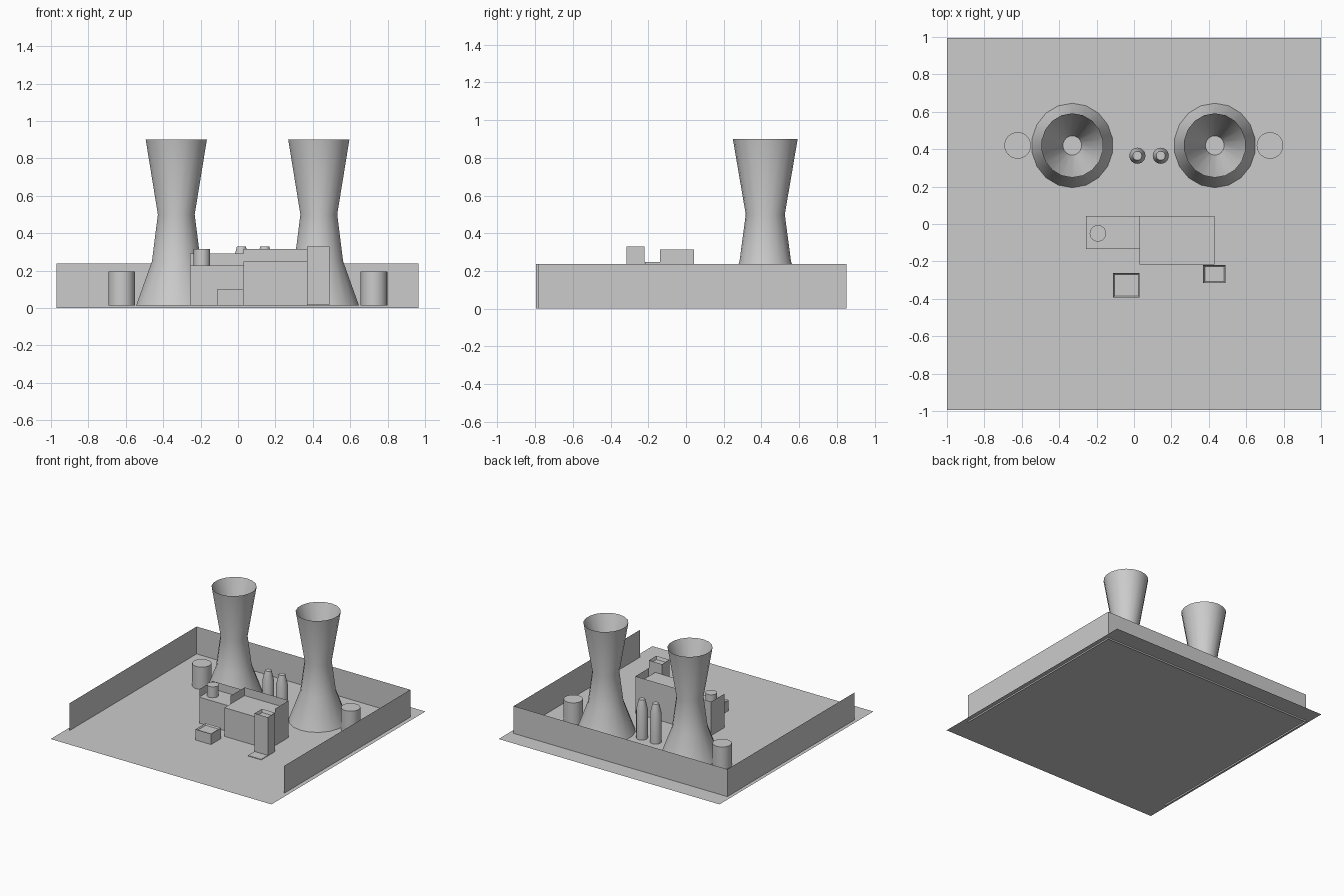
import bpy, bmesh, math

if "Cube" in bpy.data.objects:
    bpy.data.objects.remove(bpy.data.objects["Cube"])

G = 0.013  # ground level


def finish(name, bm, smooth=False):
    me = bpy.data.meshes.new(name)
    bm.to_mesh(me)
    bm.free()
    ob = bpy.data.objects.new(name, me)
    bpy.context.collection.objects.link(ob)
    if smooth:
        bpy.context.view_layer.objects.active = ob
        ob.select_set(True)
        bpy.ops.object.shade_smooth_by_angle(angle=math.radians(35))
        ob.select_set(False)
    return ob


def sheet(name, *corners):
    bm = bmesh.new()
    bm.faces.new([bm.verts.new(c) for c in corners])
    return finish(name, bm)


def wall(name, a, b, z0, z1):
    return sheet(name, (*a, z0), (*b, z0), (*b, z1), (*a, z1))


def box(name, x0, x1, y0, y1, z1, inset=0, drop=0):
    """Block on the ground, optionally with a sunken roof."""
    bm = bmesh.new()
    bmesh.ops.create_cube(bm, size=1)
    for v in bm.verts:
        v.co.x = x1 if v.co.x > 0 else x0
        v.co.y = y1 if v.co.y > 0 else y0
        v.co.z = z1 if v.co.z > 0 else G
    if inset:
        top = max(bm.faces, key=lambda f: f.calc_center_median().z)
        bmesh.ops.inset_region(bm, faces=[top], thickness=inset)
        for v in top.verts:
            v.co.z -= drop
    return finish(name, bm)


def lathe(name, x, y, profile, n, sy=1.0):
    """Revolve (radius, z) points about a vertical axis, cap the last ring."""
    bm = bmesh.new()
    rings = []
    for r, z in profile:
        rings.append([bm.verts.new((x + r * math.sin(2 * math.pi * i / n),
                                    y + sy * r * math.cos(2 * math.pi * i / n), z))
                      for i in range(n)])
    for a, b in zip(rings, rings[1:]):
        for i in range(n):
            j = (i + 1) % n
            bm.faces.new((a[j], a[i], b[i], b[j]))
    bm.faces.new(rings[-1][::-1])
    return finish(name, bm, True)


# ground and perimeter walls (open at the front)
sheet("ground", (-1, -.995, G), (1, -.995, G), (1, .995, G), (-1, .995, G))
wall("left_wall", (-.97, -.795), (-.97, .85), 0, .237)
wall("right_wall", (.965, -.785), (.965, .85), 0, .237)
wall("back_wall", (.965, .85), (-.97, .85), 0, .237)

# cooling towers with funnel mouths, and a storage tank beside each
for side, x, tx in (("left", -.33, -.622), ("right", .432, .727)):
    lathe(side + "_cooling_tower", x, .42,
          [(.218, G), (.132, .25), (.1, .5), (.166, .9), (.05, .56)], 18, 1.035)
    lathe(side + "_storage_tank", tx, .42, [(.071, G), (.071, .195)], 32)

# pair of small silos with tapered tops
for i, x in enumerate((.018, .143)):
    lathe(f"silo_{i + 1}", x, .365, [(.043, G), (.043, .25), (.024, .33)], 24)

# main buildings with thin parapets
box("low_hall", -.257, .03, -.134, .042, .226)
wall("low_hall_parapet_left", (-.257, -.134), (-.257, .042), .226, .29)
wall("low_hall_parapet_back", (-.257, .042), (.03, .042), .226, .29)
box("high_hall", .03, .43, -.217, .042, .248)
wall("high_hall_parapet_left", (.03, -.138), (.03, .042), .248, .315)
wall("high_hall_parapet_right", (.43, -.138), (.43, .042), .248, .315)
wall("high_hall_parapet_back", (.03, .042), (.43, .042), .248, .315)

# narrow window strips on the fronts
wall("low_hall_window_strip", (-.215, -.138), (-.03, -.138), .143, .15)
wall("high_hall_window_strip", (.09, -.219), (.3, -.219), .143, .15)

# roof vent, annex, stair tower and its entrance slab
lathe("roof_vent", -.193, -.05, [(.044, .226), (.044, .315)], 24)
box("annex", -.111, .03, -.392, -.262, .1, .01, .012)
box("stair_tower", .37, .49, -.315, -.219, .33, .012, .025)
box("entrance_slab", .37, .49, -.4, -.315, .018)
